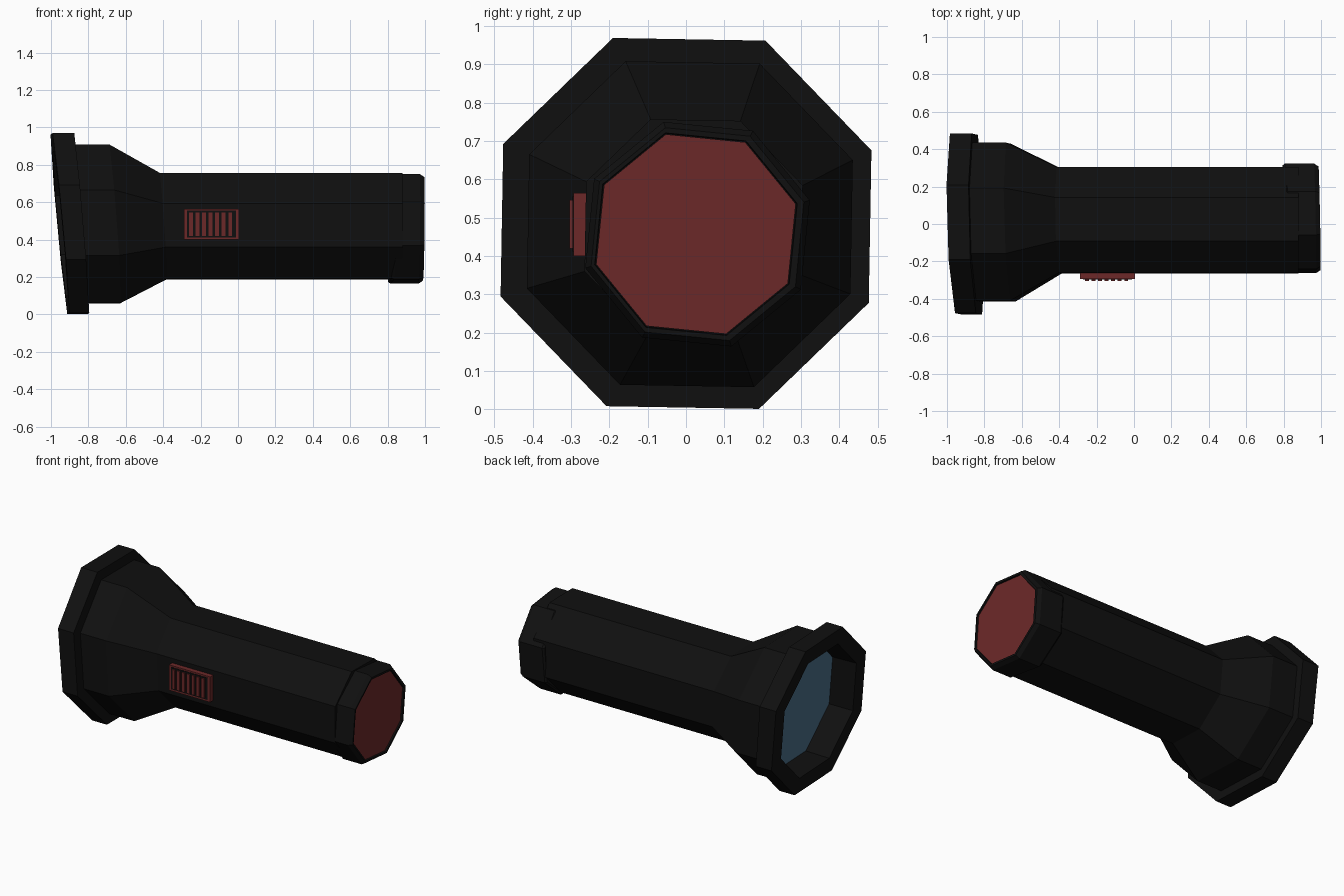
import bpy, bmesh, math

if "Cube" in bpy.data.objects:
    bpy.data.objects.remove(bpy.data.objects["Cube"])


def material(name, rgb):
    m = bpy.data.materials.new(name)
    m.diffuse_color = (*rgb, 1)
    m.use_nodes = True
    m.node_tree.nodes["Principled BSDF"].inputs["Base Color"].default_value = m.diffuse_color
    return m


BLACK = material("black_plastic", (0.005, 0.005, 0.005))
RED = material("red_plastic", (0.15, 0.022, 0.022))
BLUE = material("blue_glass", (0.07, 0.16, 0.25))


def finish(name, bm, mat):
    bmesh.ops.recalc_face_normals(bm, faces=bm.faces[:])
    mesh = bpy.data.meshes.new(name)
    bm.to_mesh(mesh)
    bm.free()
    mesh.materials.append(mat)
    ob = bpy.data.objects.new(name, mesh)
    bpy.context.collection.objects.link(ob)
    return ob


def loft(name, sections, mat, turn):
    """Capped octagonal loft; section = x, centre y, centre z, radius, x-lean per y, x-lean per z."""
    bm = bmesh.new()
    rings = []
    for x, cy, cz, r, ly, lz in sections:
        ring = []
        for i in range(8):
            a = math.radians(turn + 45 * i)
            dy, dz = r * math.cos(a), r * math.sin(a)
            ring.append(bm.verts.new((x + ly * dy + lz * dz, cy + dy, cz + dz)))
        rings.append(ring)
    for a, b in zip(rings, rings[1:]):
        for i in range(8):
            j = (i + 1) % 8
            bm.faces.new((a[i], a[j], b[j], b[i]))
    bm.faces.new(rings[0])
    bm.faces.new(rings[-1])
    return finish(name, bm, mat)


def boxes(name, spans, mat):
    """Boxes from (x0, x1, y0, y1, z0, z1) joined in one object."""
    bm = bmesh.new()
    for x0, x1, y0, y1, z0, z1 in spans:
        for v in bmesh.ops.create_cube(bm, size=1)["verts"]:
            v.co = (x1 if v.co.x > 0 else x0, y1 if v.co.y > 0 else y0,
                    z1 if v.co.z > 0 else z0)
    return finish(name, bm, mat)


# Head: lens cup, rim, collar, reflector housing and flare, each leaning a little
FRONT = (-0.03, -0.093)
loft("head", [
    (-0.782, 0.0, 0.485, 0.41, *FRONT),
    (-0.952, 0.0, 0.485, 0.415, *FRONT),
    (-0.952, 0.0, 0.485, 0.52, *FRONT),
    (-0.84, 0.0, 0.485, 0.52, -0.025, -0.083),
    (-0.84, 0.01, 0.483, 0.457, -0.025, -0.083),
    (-0.66, 0.01, 0.483, 0.457, -0.03, -0.075),
    (-0.40, 0.02, 0.472, 0.306, -0.02, -0.07),
], BLACK, 21.5)

# Lens at the bottom of the cup
loft("lens", [(-0.786, 0.0, 0.485, 0.408, *FRONT),
              (-0.775, 0.0, 0.485, 0.408, *FRONT)], BLUE, 21.5)

# Straight grip
loft("body_tube", [(-0.40, 0.02, 0.472, 0.306, -0.02, -0.07),
                   (0.88, 0.02, 0.472, 0.306, 0, 0)], BLACK, 21.5)

# Tail cap, slightly twisted, with chamfered ends and a shallow recess
END = (-0.02, 0.01)
loft("tail_cap", [
    (0.815, 0.03, 0.457, 0.296, -0.08, 0.02),
    (0.828, 0.03, 0.457, 0.306, -0.08, 0.02),
    (0.968, 0.03, 0.457, 0.306, *END),
    (0.992, 0.03, 0.457, 0.29, *END),
    (0.992, 0.026, 0.457, 0.276, *END),
    (0.978, 0.026, 0.457, 0.274, *END),
], BLACK, 16.8)
loft("tail_disc", [(0.97, 0.026, 0.457, 0.272, *END),
                   (0.984, 0.026, 0.457, 0.272, *END)], RED, 16.8)

# Slide switch on the front: base plate, dark inset, raised grip ribs
boxes("switch_base", [(-0.29, 0.005, -0.293, -0.24, 0.40, 0.565)], RED)
boxes("switch_inset", [(-0.272, -0.012, -0.296, -0.28, 0.412, 0.555)], BLACK)
boxes("switch_ribs", [(-0.262 + 0.035 * i, -0.241 + 0.035 * i, -0.304, -0.28, 0.42, 0.546)
                      for i in range(7)], RED)
